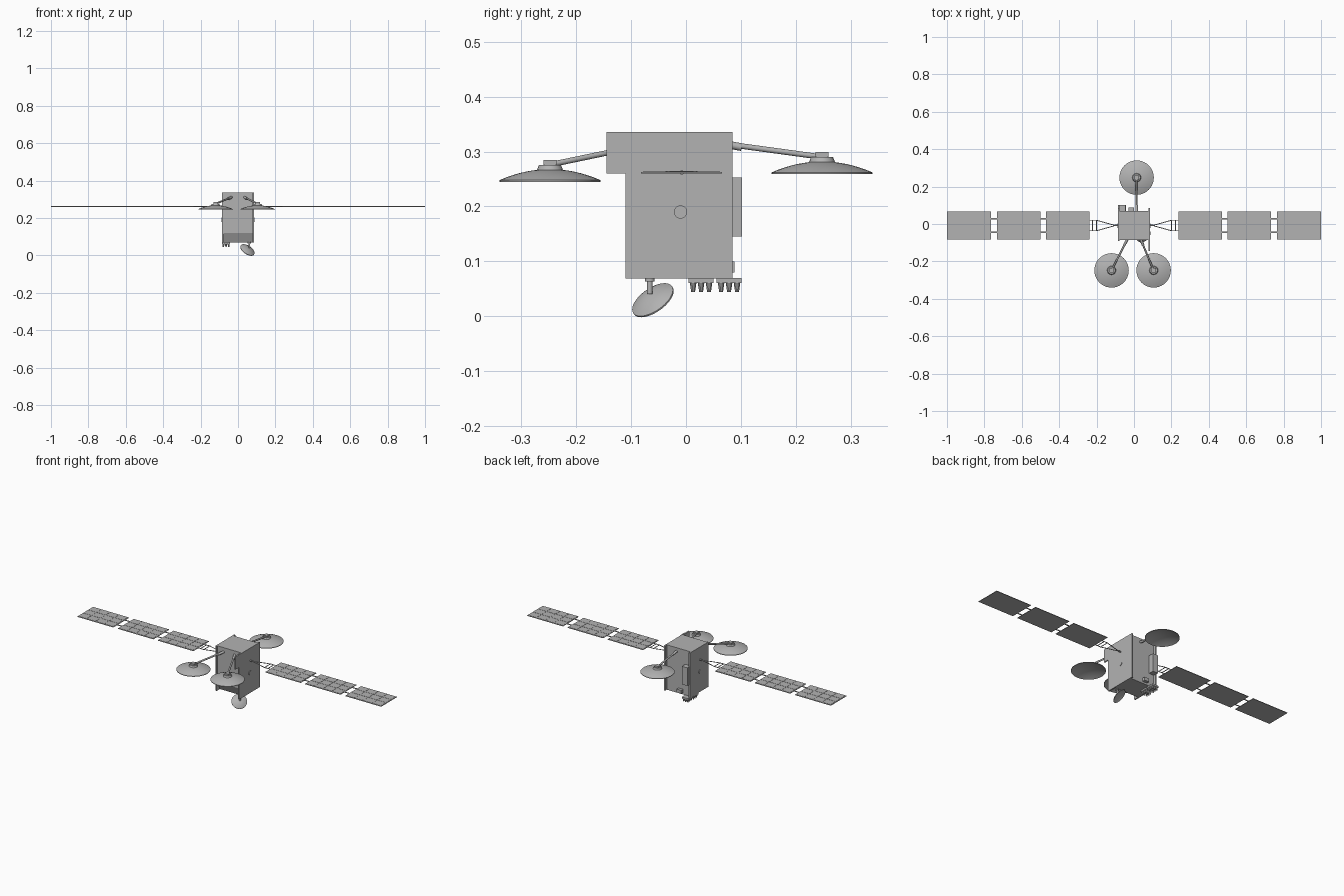
import bpy, bmesh, math
from mathutils import Vector

cube = bpy.data.objects.get("Cube")
if cube:
    bpy.data.objects.remove(cube, do_unlink=True)

grey = bpy.data.materials.new("plain grey")
grey.use_nodes = True
TONE = (0.45, 0.45, 0.45, 1)
grey.diffuse_color = TONE
grey.node_tree.nodes["Principled BSDF"].inputs["Base Color"].default_value = TONE


def finish(name, bm, smooth=False):
    bmesh.ops.recalc_face_normals(bm, faces=bm.faces)
    mesh = bpy.data.meshes.new(name)
    bm.to_mesh(mesh)
    bm.free()
    mesh.materials.append(grey)
    obj = bpy.data.objects.new(name, mesh)
    bpy.context.collection.objects.link(obj)
    if smooth:
        bpy.ops.object.select_all(action="DESELECT")
        obj.select_set(True)
        bpy.context.view_layer.objects.active = obj
        bpy.ops.object.shade_smooth_by_angle(angle=math.radians(35))
    return obj


def add_box(bm, x, y, z):
    ret = bmesh.ops.create_cube(bm, size=1)
    for v in ret["verts"]:
        v.co = Vector([a + (b - a) * (c + 0.5) for (a, b), c in zip((x, y, z), v.co)])


def box(name, x, y, z):
    bm = bmesh.new()
    add_box(bm, x, y, z)
    return finish(name, bm)


def add_rod(bm, a, b, r1, r2=None, sides=12):
    a, b = Vector(a), Vector(b)
    ret = bmesh.ops.create_cone(bm, cap_ends=True, segments=sides, radius1=r1,
                                radius2=r1 if r2 is None else r2, depth=(b - a).length)
    turn = (b - a).to_track_quat("Z", "Y")
    for v in ret["verts"]:
        v.co = turn @ v.co + (a + b) / 2


def rod(name, a, b, r1, r2=None, sides=12):
    bm = bmesh.new()
    add_rod(bm, a, b, r1, r2, sides)
    return finish(name, bm, True)


def side_profile(name, points, x0, x1):
    # Extrude a (y, z) outline across x
    bm = bmesh.new()
    face = bm.faces.new([bm.verts.new((x0, y, z)) for y, z in points])
    ret = bmesh.ops.extrude_face_region(bm, geom=[face])
    for v in ret["geom"]:
        if isinstance(v, bmesh.types.BMVert):
            v.co.x = x1
    return finish(name, bm)


def dish(name, rim_centre, radius, height, axis):
    # Curved shell whose convex back points along axis
    steps, thick = 8, 0.003
    outer = [(radius * i / steps, height * (1 - (i / steps) ** 2)) for i in range(steps + 1)]
    inner = [(r, h - thick) for r, h in reversed(outer)]
    bm = bmesh.new()
    verts = [bm.verts.new((r, 0, h)) for r, h in outer + inner]
    edges = [bm.edges.new(p) for p in zip(verts, verts[1:])]
    bmesh.ops.spin(bm, geom=verts + edges, cent=(0, 0, 0), axis=(0, 0, 1),
                   angle=math.tau, steps=40)
    bmesh.ops.remove_doubles(bm, verts=bm.verts, dist=0.0001)
    turn = Vector(axis).to_track_quat("Z", "Y")
    for v in bm.verts:
        v.co = turn @ v.co + Vector(rim_centre)
    return finish(name, bm, True)


# Body: core with a bevelled lower front, and two side plates
side_profile("body_core", [(-0.085, 0.336), (0.07, 0.336), (0.07, 0.069),
                           (-0.06, 0.069), (-0.085, 0.12)], -0.077, 0.077)
side_profile("left_side_plate", [(-0.145, 0.336), (0.085, 0.336), (0.085, 0.069),
                                 (-0.11, 0.069), (-0.11, 0.26), (-0.145, 0.26)], 0.077, 0.085)
box("right_side_plate", (-0.085, -0.077), (-0.09, 0.085), (0.069, 0.336))

# Equipment on the back
box("back_tall_panel", (-0.08, -0.045), (0.07, 0.102), (0.145, 0.253))
box("back_small_panel", (-0.03, 0.0), (0.07, 0.088), (0.08, 0.1))
for s, label in ((1, "left"), (-1, "right")):
    rod(label + "_side_port", (s * 0.08, -0.01, 0.19), (s * 0.088, -0.01, 0.19), 0.012, sides=24)

# Antenna cups under the body
for i, y in enumerate((0.005, 0.056)):
    bm = bmesh.new()
    add_box(bm, (-0.085, -0.043), (y, y + 0.045), (0.06, 0.07))
    for col in range(3):
        for row in range(3):
            cx, cy = -0.078 + col * 0.014, y + 0.008 + row * 0.0145
            add_rod(bm, (cx, cy, 0.044), (cx, cy, 0.061), 0.0035, 0.006, 10)
    finish(f"cup_cluster_{i + 1}", bm, True)

# Three big reflectors on arms
Z = Vector((0, 0, 1))
for label, foot, spot in (("front_right", (-0.035, -0.08, 0.311), (-0.12, -0.248, 0.248)),
                          ("front_left", (0.035, -0.08, 0.311), (0.105, -0.248, 0.248)),
                          ("back", (0.014, 0.065, 0.315), (0.014, 0.248, 0.262))):
    spot = Vector(spot)
    dish(label + "_reflector", spot, 0.092, 0.02, Z)
    hub = spot + Z * 0.018
    rod(label + "_hub", hub, hub + Z * 0.01, 0.024, 0.02, 16)
    box(label + "_bracket", (hub.x - 0.012, hub.x + 0.012), (hub.y - 0.012, hub.y + 0.012),
        (hub.z + 0.009, hub.z + 0.019))
    rod(label + "_arm", foot, hub + Z * 0.01, 0.005)
    rod(label + "_arm_foot", foot, Vector(foot).lerp(hub, 0.2), 0.007)

# Small tilted dish under the body
tilt = Vector((0.48, -0.5, 0.71)).normalized()
centre = Vector((0.053, -0.063, 0.033))
dish("lower_dish", centre - tilt * 0.004, 0.043, 0.012, tilt)
rod("lower_dish_stem", (0.06, -0.066, 0.072), (0.06, -0.066, 0.04), 0.005)
rod("lower_dish_collar", (0.06, -0.066, 0.071), (0.06, -0.066, 0.063), 0.009)

# Solar wings
Y0, ZW = -0.008, 0.262
SPANS = ((0.237, 0.47), (0.5, 0.733), (0.764, 1.0))
for s, label in ((1, "left"), (-1, "right")):
    for n, (a, b) in enumerate(SPANS):
        bm = bmesh.new()
        add_box(bm, (s * a, s * b), (Y0 - 0.074, Y0 + 0.074), (ZW - 0.002, ZW + 0.001))
        cols, rows, gap = 4, 3, 0.004
        w, d = (b - a - gap) / cols, (0.148 - gap) / rows
        for i in range(cols):
            for j in range(rows):
                x, y = a + gap + i * w, Y0 - 0.074 + gap + j * d
                add_box(bm, (s * x, s * (x + w - gap)), (y, y + d - gap), (ZW, ZW + 0.002))
        finish(f"{label}_solar_panel_{n + 1}", bm)
        if n:
            for k in (-1, 1):
                y = Y0 + k * 0.036
                box(f"{label}_panel_link_{n}_{'back' if k > 0 else 'front'}",
                    (s * (SPANS[n - 1][1] - 0.002), s * (a + 0.002)),
                    (y - 0.003, y + 0.003), (ZW - 0.002, ZW + 0.001))
    # Forked yoke joining the wing to the body
    bm = bmesh.new()
    add_rod(bm, (s * 0.08, Y0, ZW), (s * 0.105, Y0, ZW), 0.004)
    for k in (-1, 1):
        y = Y0 + k * 0.028
        add_rod(bm, (s * 0.1, Y0, ZW), (s * 0.2, y, ZW), 0.0022, sides=8)
        add_rod(bm, (s * 0.2, y, ZW), (s * 0.24, y, ZW), 0.0022, sides=8)
    for x in (0.2, 0.222):
        add_rod(bm, (s * x, Y0 - 0.029, ZW), (s * x, Y0 + 0.029, ZW), 0.0022, sides=8)
    finish(label + "_wing_yoke", bm, True)
